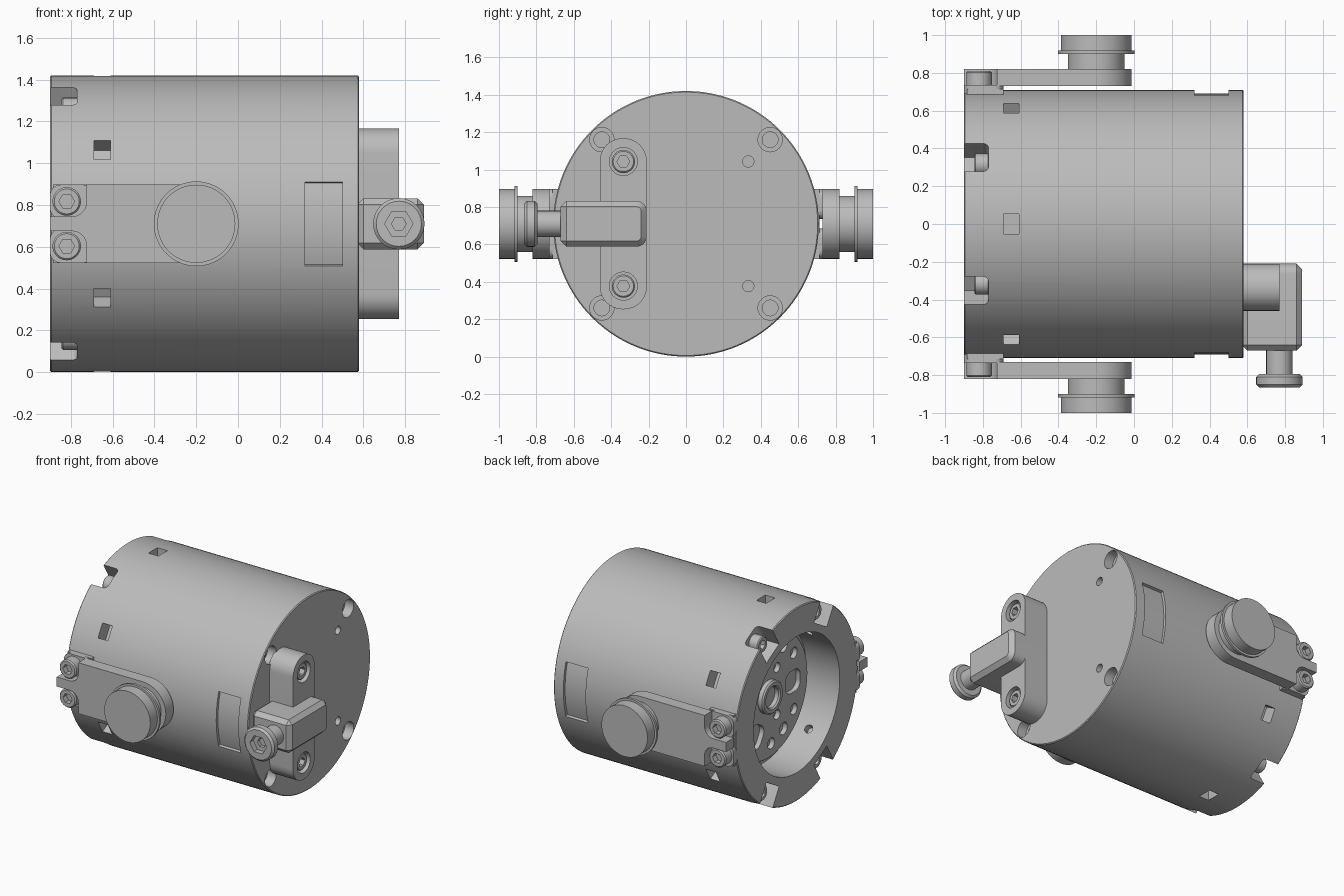
import bpy, bmesh
from math import sin, cos, pi, radians
from mathutils import Matrix, Vector

if "Cube" in bpy.data.objects:
    bpy.data.objects.remove(bpy.data.objects["Cube"], do_unlink=True)

R = 0.71  # drum radius; everything is built around the drum axis, then lifted by R
grey = bpy.data.materials.new("grey metal")
grey.use_nodes = True
grey.diffuse_color = (0.5, 0.5, 0.5, 1)
grey.node_tree.nodes["Principled BSDF"].inputs["Base Color"].default_value = (0.5, 0.5, 0.5, 1)


# ---------- helpers ----------
def circle(cu, cv, r, n=32, turn=0):
    return [(cu + r * cos(2 * pi * i / n + turn), cv + r * sin(2 * pi * i / n + turn)) for i in range(n)]


def rounded(u0, u1, v0, v1, r, n=8):
    pts = []
    for k, (cu, cv) in enumerate([(u1 - r, v1 - r), (u0 + r, v1 - r), (u0 + r, v0 + r), (u1 - r, v0 + r)]):
        for i in range(n + 1):
            a = (k + i / n) * pi / 2
            pts.append((cu + r * cos(a), cv + r * sin(a)))
    return pts


def rect(u0, u1, v0, v1):
    return [(u0, v0), (u1, v0), (u1, v1), (u0, v1)]


def arc_band(r0, r1, half, mid, n=16):
    angles = [mid - half + 2 * half * i / n for i in range(n + 1)]
    return ([(r1 * cos(a), r1 * sin(a)) for a in angles]
            + [(r0 * cos(a), r0 * sin(a)) for a in reversed(angles)])


def prism(name, pts, axis, lo, hi, spin=0):
    """Extrude a flat outline along an axis, then spin it about the drum axis."""
    place = {"x": lambda u, v, w: (w, u, v), "y": lambda u, v, w: (u, w, v),
             "z": lambda u, v, w: (u, v, w)}[axis]
    bm = bmesh.new()
    a = [bm.verts.new(place(u, v, lo)) for u, v in pts]
    b = [bm.verts.new(place(u, v, hi)) for u, v in pts]
    bm.faces.new(a)
    bm.faces.new(b)
    for i in range(len(pts)):
        j = (i + 1) % len(pts)
        bm.faces.new((a[i], a[j], b[j], b[i]))
    bmesh.ops.transform(bm, matrix=Matrix.Rotation(spin, 4, "X"), verts=bm.verts)
    bmesh.ops.recalc_face_normals(bm, faces=bm.faces)
    mesh = bpy.data.meshes.new(name)
    bm.to_mesh(mesh)
    bm.free()
    mesh.materials.append(grey)
    obj = bpy.data.objects.new(name, mesh)
    obj.location.z = R
    bpy.context.collection.objects.link(obj)
    return obj


def select(obj):
    bpy.ops.object.select_all(action="DESELECT")
    obj.select_set(True)
    bpy.context.view_layer.objects.active = obj


def cut(obj, *args, spin=0, op="DIFFERENCE"):
    tool = prism("cutter", *args, spin=spin)
    tool.hide_render = True
    mod = obj.modifiers.new("cut", "BOOLEAN")
    mod.operation, mod.solver, mod.object = op, "EXACT", tool
    select(obj)
    bpy.ops.object.modifier_apply(modifier=mod.name)
    bpy.data.objects.remove(tool, do_unlink=True)


def bevel(obj, width, segments=1):
    mod = obj.modifiers.new("bevel", "BEVEL")
    mod.width, mod.segments, mod.limit_method, mod.angle_limit = width, segments, "ANGLE", radians(50)
    select(obj)
    bpy.ops.object.modifier_apply(modifier=mod.name)


def socket_bolt(name, cu, cv, r, axis, base, top, spin=0):
    """Cap screw head with a hex socket in its top."""
    head = prism(name, circle(cu, cv, r), axis, base, top, spin)
    bevel(head, r * 0.12)
    d = 1 if top > base else -1
    cut(head, circle(cu, cv, r * 0.55, 6), axis, top - d * 0.04, top + d * 0.02, spin=spin)
    return head


# ---------- drum ----------
drum = prism("drum", circle(0, 0, R, 128), "x", -0.9, 0.58)
bevel(drum, 0.006)
cut(drum, circle(0, 0, 0.5, 96), "x", -1, -0.63)                 # open end
for k in (30, 150, 210, 330):                                    # rim notches
    cut(drum, rounded(-1.1, -0.77, -0.085, 0.085, 0.03), "z", 0.555, 0.85, spin=radians(k))
for k in range(6):                                               # small windows
    cut(drum, rect(-0.69, -0.61, -0.052, 0.052), "z", 0.61, 0.85, spin=radians(60 * k))
for mid in (0, pi):                                              # shallow side pockets
    cut(drum, arc_band(0.69, 0.8, 0.287, mid), "x", 0.32, 0.5)
for y in (-0.45, 0.45):                                          # counterbores in the closed end
    for z in (-0.45, 0.45):
        cut(drum, circle(y, z, 0.065), "x", 0.51, 0.7)
        cut(drum, circle(y, z, 0.042), "x", 0.42, 0.7)
for z in (-0.333, 0.333):
    cut(drum, circle(0.333, z, 0.03, 20), "x", 0.5, 0.7)
for k in (0, 90, 180, 270):                                      # radial pin holes in the inner wall
    cut(drum, circle(-0.75, 0, 0.03, 16), "z", 0.45, 0.55, spin=radians(k + 45))

# ---------- inner plate with slots and holes ----------
plate = prism("inner_plate", circle(0, 0, 0.46, 64), "x", -0.67, -0.62)
bevel(plate, 0.008)
for k in range(3):
    cut(plate, rounded(-0.08, 0.08, 0.2, 0.37, 0.06), "x", -0.8, -0.635, spin=radians(90 + 120 * k))
    for a, r, s in ((35, 0.36, 0.04), (60, 0.2, 0.035), (60, 0.35, 0.045), (85, 0.36, 0.04)):
        t = radians(a + 180 + 120 * k)
        cut(plate, circle(r * cos(t), r * sin(t), s, 20), "x", -0.8, -0.635)
hub = prism("inner_hub", circle(0, 0, 0.12), "x", -0.71, -0.64)
cut(hub, circle(0, 0, 0.075), "x", -0.8, -0.65)
bevel(hub, 0.01)

# ---------- rim bolts ----------
for k in (30, 150, 210, 330):
    socket_bolt("rim_bolt", 0, 0.63, 0.058, "x", -0.765, -0.845, spin=radians(k))

# ---------- side arms with round knobs ----------
for side, s in (("front", -1), ("back", 1)):
    outline = [(-0.9, -0.187), (-0.2, -0.187)]
    outline += [(-0.2 + 0.187 * sin(a), -0.187 * cos(a)) for a in [pi * i / 24 for i in range(1, 24)]]
    outline += [(-0.2, 0.187), (-0.9, 0.187)]
    arm = prism(side + "_arm", outline, "y", s * 0.73, s * 0.82)
    for v in (-1, 1):
        # open recess around each arm bolt
        lo, hi = sorted((v * 0.035, v * 0.3))
        cut(arm, rounded(-1.1, -0.725, lo, hi, 0.07), "y", s * 0.70, s * 0.9)
        socket_bolt(side + "_arm_bolt", -0.82, v * 0.107, 0.068, "y", s * 0.72, s * 0.81)
        lo, hi = sorted((v * 0.025, v * 0.187))
        prism(side + "_arm_foot", rounded(-0.9, -0.69, lo, hi, 0.05), "y", s * 0.64, s * 0.735)
    prism(side + "_arm_base", rect(-0.885, -0.69, -0.187, 0.187), "y", s * 0.6, s * 0.715)
    for part, r, a, b in (("knob_neck", 0.15, 0.81, 0.91), ("knob_flange", 0.203, 0.9, 0.918),
                          ("knob_cap", 0.187, 0.91, 1.0)):
        prism(side + "_" + part, circle(-0.2, 0, r, 64), "y", s * a, s * b)

# ---------- latch bracket on the closed end ----------
bracket = prism("latch_bracket", rounded(-0.46, -0.21, -0.457, 0.457, 0.12), "x", 0.57, 0.77)
for z in (-0.333, 0.333):
    cut(bracket, circle(-0.335, z, 0.075), "x", 0.7, 0.9)
    socket_bolt("bracket_bolt", -0.335, z, 0.062, "x", 0.68, 0.755)

block = prism("latch_block", rounded(-0.8, -0.21, -0.122, 0.122, 0.055), "x", 0.57, 0.89)
cut(block, rect(0.5, 1, -0.3, 0.3), "y", -0.9, -0.67)
bevel(block, 0.03)

prism("latch_shaft", circle(0.77, 0, 0.07), "y", -0.66, -0.8)
socket_bolt("latch_knob", 0.77, 0, 0.123, "y", -0.795, -0.865)
cut(bpy.data.objects["latch_knob"], circle(0.77, 0, 0.035, 6), "y", -0.8, -0.9)

# ---------- smooth shading with sharp edges ----------
for obj in bpy.context.scene.objects:
    if obj.type == "MESH":
        select(obj)
        bpy.ops.object.shade_smooth_by_angle(angle=radians(25))
